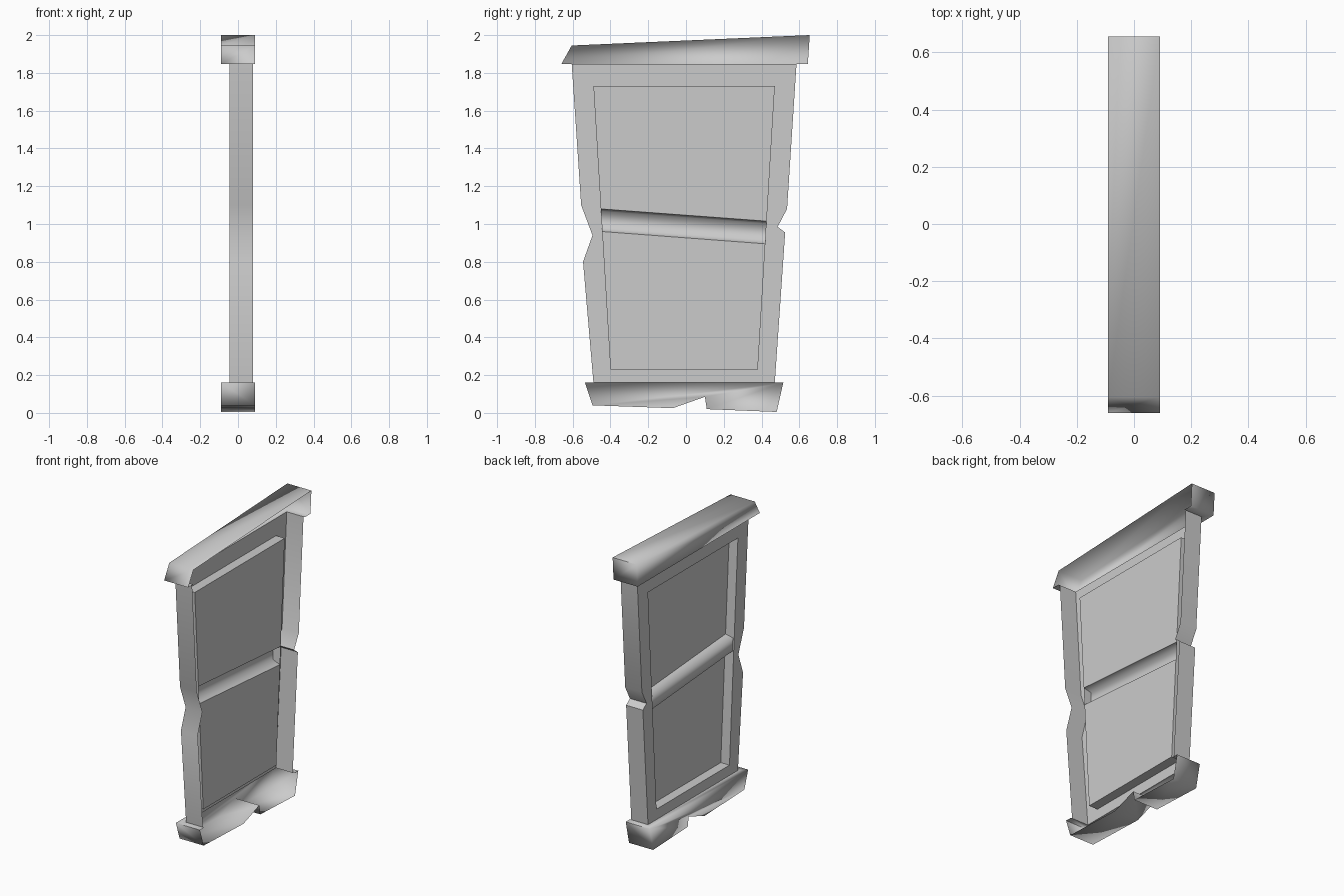
import bpy, bmesh, math

cube = bpy.data.objects.get("Cube")
if cube:
    bpy.data.objects.remove(cube, do_unlink=True)

grey = bpy.data.materials.new("plain_grey")
grey.use_nodes = True
grey.diffuse_color = (0.6, 0.6, 0.6, 1)
grey.node_tree.nodes["Principled BSDF"].inputs["Base Color"].default_value = (0.6, 0.6, 0.6, 1)

FRONT, BACK = -0.09, 0.09              # header and sill depth
FRAME, REAR, PANE = -0.045, 0.08, 0.02  # frame front, frame rear, glass plane


def build(name, faces, angle=30):
    """Weld a list of polygons into one object whose outside faces -x."""
    bm = bmesh.new()
    for pts in faces:
        bm.faces.new([bm.verts.new(p) for p in pts])
    bmesh.ops.remove_doubles(bm, verts=bm.verts, dist=0.0005)
    bmesh.ops.recalc_face_normals(bm, faces=bm.faces)
    if sum(f.normal.x * f.calc_area() for f in bm.faces) > 0:
        bmesh.ops.reverse_faces(bm, faces=bm.faces)
    mesh = bpy.data.meshes.new(name)
    bm.to_mesh(mesh)
    bm.free()
    mesh.materials.append(grey)
    ob = bpy.data.objects.new(name, mesh)
    bpy.context.collection.objects.link(ob)
    bpy.ops.object.select_all(action='DESELECT')
    ob.select_set(True)
    bpy.context.view_layer.objects.active = ob
    bpy.ops.object.shade_smooth_by_angle(angle=math.radians(angle))
    return ob


def at(x, pts):
    return [(x, y, z) for y, z in pts]


def wall(a, b, x0, x1):
    return [(x0, *a), (x0, *b), (x1, *b), (x1, *a)]


def walls(path, x0, x1):
    return [wall(a, b, x0, x1) for a, b in zip(path, path[1:])]


def trim(name, path, y0, y1):
    """Open-backed moulding; its lip wraps round the frame from y0 to y1."""
    (ya, za), (yb, zb) = path[0], path[-1]
    lip = [(FRONT, ya, za), (BACK, ya, za), (BACK, y0, za), (FRAME, y0, za),
           (FRAME, y1, zb), (BACK, y1, zb), (BACK, yb, zb), (FRONT, yb, zb)]
    build(name, [at(FRONT, path), lip] + walls(path, FRONT, BACK), 95)


# Header and broken sill
trim("header", [(-.66, 1.847), (-.605, 1.945), (.655, 2.0), (.645, 1.847)], -.605, .585)
trim("sill", [(-.535, .16), (-.495, .04), (-.07, .025), (.1, .085), (.11, .02),
              (.48, .005), (.515, .16)], -.49, .47)

# Frame: worn outer edges paired with the straight edges of the opening
left = [(-.605, 1.847), (-.555, 1.1), (-.495, .94), (-.545, .8), (-.49, .16)]
right = [(.585, 1.847), (.535, 1.08), (.485, .985), (.525, .955), (.47, .16)]
TOP, BOTTOM = 1.73, 0.23


def edge(side, z):
    t = (TOP - z) / (TOP - BOTTOM)
    return (-.49 + .09 * t, z) if side < 0 else (.47 - .09 * t, z)


faces, inner = [], {}
for side, outer in ((-1, left), (1, right)):
    inner[side] = [edge(side, min(TOP, max(BOTTOM, z))) for _, z in outer]
    for i in range(len(outer) - 1):
        faces.append(at(FRAME, [outer[i], outer[i + 1], inner[side][i + 1], inner[side][i]]))
    faces += walls(outer, FRAME, REAR) + walls(inner[side], FRAME, PANE)
for i in (0, -1):
    a, b = inner[-1][i], inner[1][i]
    faces += [at(FRAME, [left[i], right[i], b, a]), wall(a, b, FRAME, PANE)]
build("frame", faces, 50)

# Tilted middle rail, a shallow trough open at the back
profile = [(PANE, 0), (-.035, .012), (-.035, .1), (PANE, .12)]
ends = [[(x, *edge(s, z - d)) for x, d in profile] for s, z in ((-1, 1.08), (1, 1.015))]
rail = [[ends[0][i], ends[0][i + 1], ends[1][i + 1], ends[1][i]] for i in range(3)]
build("middle_rail", rail, 95)

# Glass panes above and below the rail
build("upper_pane", [at(PANE, [edge(-1, TOP), edge(1, TOP), edge(1, 1.015), edge(-1, 1.08)])])
build("lower_pane", [at(PANE, [edge(-1, .96), edge(1, .895), edge(1, BOTTOM), edge(-1, BOTTOM)])])
